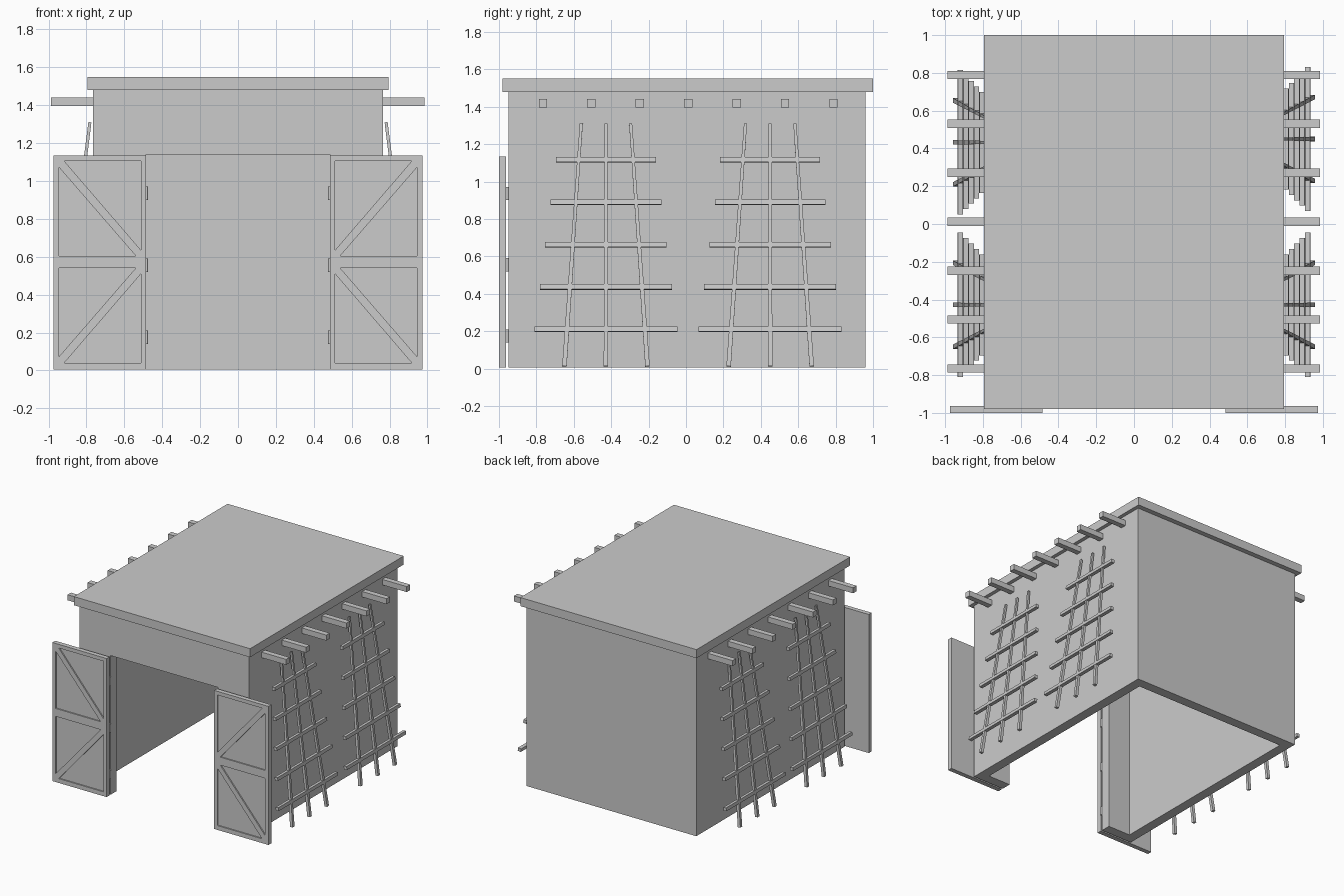
import bpy, bmesh
from mathutils import Vector

if "Cube" in bpy.data.objects:
    bpy.data.objects.remove(bpy.data.objects["Cube"])


def make_object(name, bm):
    bmesh.ops.recalc_face_normals(bm, faces=bm.faces)
    mesh = bpy.data.meshes.new(name)
    bm.to_mesh(mesh)
    bm.free()
    ob = bpy.data.objects.new(name, mesh)
    bpy.context.collection.objects.link(ob)
    return ob


def add_box(bm, x0, x1, y0, y1, z0, z1):
    geo = bmesh.ops.create_cube(bm, size=1)
    for v in geo["verts"]:
        v.co = Vector(((x0 + x1) / 2 + v.co.x * (x1 - x0),
                       (y0 + y1) / 2 + v.co.y * (y1 - y0),
                       (z0 + z1) / 2 + v.co.z * (z1 - z0)))


def box(name, *dims):
    bm = bmesh.new()
    add_box(bm, *dims)
    return make_object(name, bm)


def add_prism(bm, points, y0, y1):
    """Extrude an x-z outline along y."""
    face = bm.faces.new([bm.verts.new((x, y0, z)) for x, z in points])
    ext = bmesh.ops.extrude_face_region(bm, geom=[face], use_keep_orig=True)
    for e in ext["geom"]:
        if isinstance(e, bmesh.types.BMVert):
            e.co.y = y1


def add_bar(bm, a, b, wa, wb, side):
    """Square bar from a to b, tapering from width wa to wb."""
    a, b = Vector(a), Vector(b)
    d = (b - a).normalized()
    u = Vector(side)
    u = (u - d * u.dot(d)).normalized()
    v = d.cross(u)
    rings = [[bm.verts.new(p + (u * i + v * j) * w / 2)
              for i, j in ((-1, -1), (1, -1), (1, 1), (-1, 1))]
             for p, w in ((a, wa), (b, wb))]
    bm.faces.new(rings[0])
    bm.faces.new(rings[1])
    for k in range(4):
        n = (k + 1) % 4
        bm.faces.new((rings[0][k], rings[0][n], rings[1][n], rings[1][k]))


# Hollow walls with a wide front doorway
walls = box("walls", -.765, .765, -.95, .96, .005, 1.48)
for dims in ((-.685, .685, -.87, .88, -.1, 1.6), (-.485, .485, -1.1, -.8, -.1, 1.14)):
    cutter = box("wall_cutter", *dims)
    cutter.hide_render = True
    mod = walls.modifiers.new("opening", 'BOOLEAN')
    mod.operation, mod.solver, mod.object = 'DIFFERENCE', 'EXACT', cutter
    bpy.context.view_layer.objects.active = walls
    bpy.ops.object.modifier_apply(modifier=mod.name)
    bpy.data.objects.remove(cutter)

# Flat roof slab
box("roof", -.795, .795, -.98, 1.0, 1.48, 1.55)

# Roof beams poking out on both sides
for i in range(7):
    y = -.765 + i * .259
    box(f"beam_{i + 1}", -.987, .985, y - .022, y + .022, 1.395, 1.44)

# Open barn doors: panel, frame, rails and diagonal braces, with hinges
for side, label in ((1, "right"), (-1, "left")):
    bm = bmesh.new()
    add_box(bm, .485, .975, -.99, -.963, .005, 1.135)
    for x0, x1 in ((.485, .513), (.945, .975)):
        add_box(bm, x0, x1, -1.0, -.99, .005, 1.135)
    for z0, z1 in ((.005, .04), (.54, .605), (1.105, 1.135)):
        add_box(bm, .513, .945, -1.0, -.99, z0, z1)
    brace = [(.513, .605), (.54, .605), (.945, 1.072), (.945, 1.105), (.917, 1.105), (.513, .636)]
    add_prism(bm, brace, -1.0, -.99)
    add_prism(bm, [(x, 1.145 - z) for x, z in brace], -1.0, -.99)
    for v in bm.verts:
        v.co.x *= side
    make_object(f"{label}_door", bm)

    for i, z in enumerate((.175, .555, .935)):
        bpy.ops.mesh.primitive_cylinder_add(vertices=12, radius=.008, depth=.07,
                                            location=(side * .484, -.957, z))
        bpy.context.object.name = f"{label}_hinge_{i + 1}"


# Fan trellises leaning on both side walls
def lean_x(z):
    return .947 - .126 * z


for side, label in ((1, "right"), (-1, "left")):
    for yc, pos in ((-.428, "front"), (.45 if side > 0 else .432, "back")):
        bm = bmesh.new()
        for k in (-1, 0, 1):
            add_bar(bm, (side * lean_x(.012), yc + k * .222, .012),
                    (side * lean_x(1.31), yc + k * .132, 1.31), .024, .016, (0, 1, 0))
        for i in range(5):
            z, half = .21 + i * .2265, .382 - i * .0287
            add_bar(bm, (side * lean_x(z), yc - half, z),
                    (side * lean_x(z), yc + half, z), .027, .027, (side * -.126, 0, 1))
        make_object(f"{label}_{pos}_trellis", bm)
